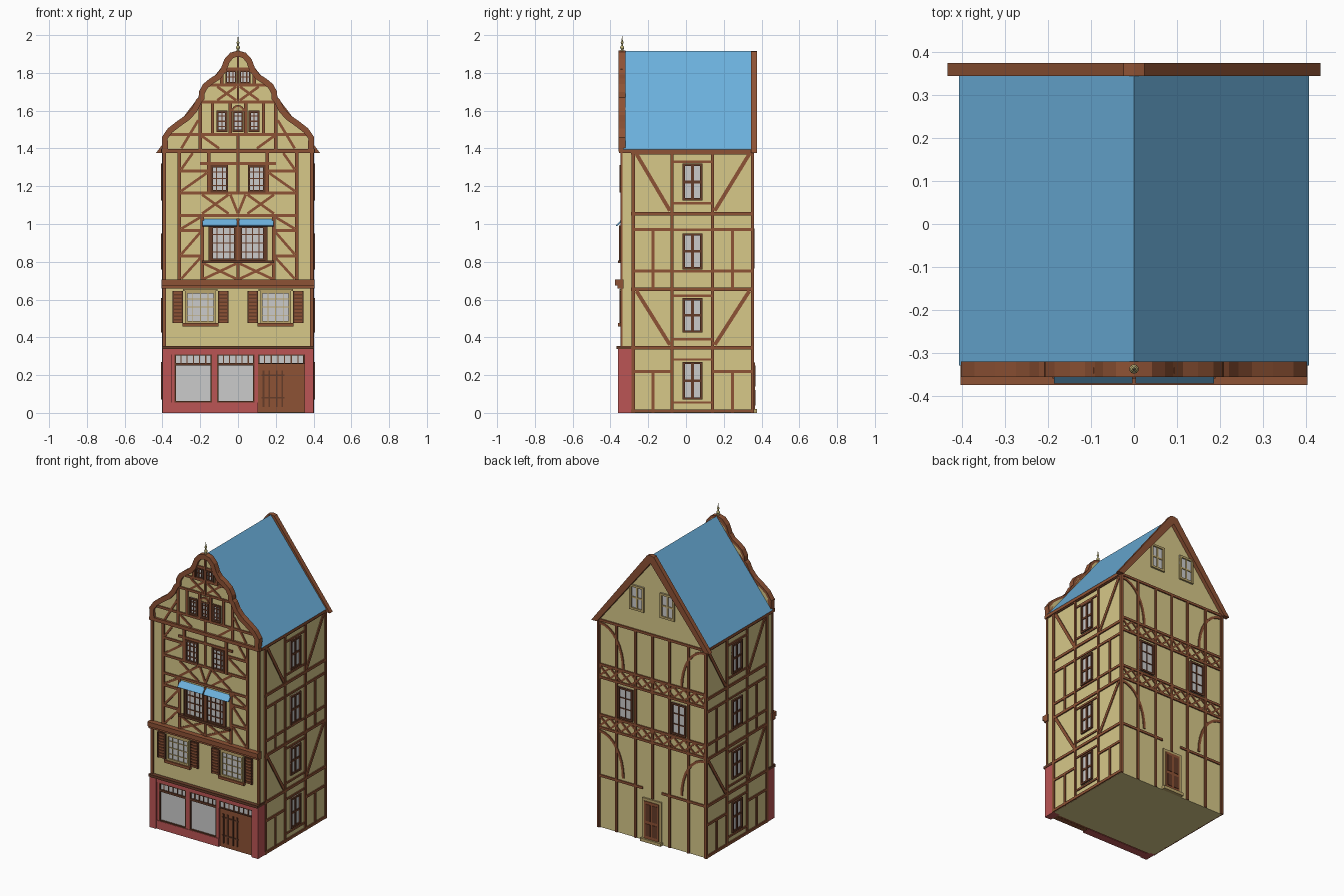
import bpy, bmesh
from math import sin, cos, pi
from mathutils import Vector, Matrix

COLORS = {"cream": (0.68, 0.58, 0.25), "brown": (0.27, 0.085, 0.035), "blue": (0.15, 0.44, 0.72),
          "red": (0.5, 0.09, 0.09), "tan": (0.5, 0.38, 0.15), "gold": (0.55, 0.48, 0.2),
          "dark": (0.13, 0.045, 0.022)}
mats = {}
for n, c in COLORS.items():
    mats[n] = bpy.data.materials.new(n)
    mats[n].diffuse_color = (*c, 1)

# each wall maps (u along wall, v up, d outwards) to world space
FACE = {"front": lambda u, v, d: (u, -0.34 - d, v), "back": lambda u, v, d: (u, 0.35 + d, v),
        "right": lambda u, v, d: (0.395 + d, u, v), "left": lambda u, v, d: (-0.395 - d, u, v),
        "along_y": lambda u, v, d: (u, d, v), "along_x": lambda u, v, d: (d, u, v)}
parts = {}


def get(part, mat):
    return parts.setdefault(part, (bmesh.new(), mat))[0]


def prism(part, mat, face, pts, d0, d1):
    bm = get(part, mat)
    a, b = [[bm.verts.new(FACE[face](u, v, d)) for u, v in pts] for d in (d0, d1)]
    bm.faces.new(a)
    bm.faces.new(b[::-1])
    for i in range(len(pts)):
        j = (i + 1) % len(pts)
        bm.faces.new((a[j], a[i], b[i], b[j]))


def rect(part, mat, face, u0, u1, v0, v1, d0=-0.005, d1=0.008):
    prism(part, mat, face, [(u0, v0), (u1, v0), (u1, v1), (u0, v1)], d0, d1)


def path(part, mat, face, pts, w=0.02, d0=-0.005, d1=0.008):
    """Timber of width w following a polyline."""
    p = [Vector(q) for q in pts]
    l, r = [], []
    for i, q in enumerate(p):
        t = (p[min(i + 1, len(p) - 1)] - p[max(i - 1, 0)]).normalized()
        n = Vector((-t.y, t.x)) * w / 2
        l.append(q + n)
        r.append(q - n)
    prism(part, mat, face, [tuple(q) for q in l + r[::-1]], d0, d1)


def cross(part, face, u0, u1, v0, v1, w=0.014):
    path(part, "brown", face, [(u0, v0), (u1, v1)], w, d1=0.006)
    path(part, "brown", face, [(u0, v1), (u1, v0)], w, d1=0.0065)


def window(part, face, u0, u1, v0, v1, cols, rows, frame="dark", w=0.012, bar=0.006):
    rect(part + "_glass", None, face, u0, u1, v0, v1, -0.004, 0.003)
    f = part + "_frame"
    for u in (u0, u1 - w):
        rect(f, frame, face, u, u + w, v0, v1, 0, 0.012)
    for v in (v0, v1 - w):
        rect(f, frame, face, u0, u1, v, v + w, 0, 0.0115)
    for i in range(1, cols):
        u = u0 + (u1 - u0) * i / cols
        rect(part + "_bars", frame, face, u - bar / 2, u + bar / 2, v0, v1, 0, 0.008)
    for i in range(1, rows):
        v = v0 + (v1 - v0) * i / rows
        rect(part + "_bars", frame, face, u0, u1, v - bar / 2, v + bar / 2, 0, 0.0075)


def mir(pts, s):
    return [(s * u, v) for u, v in pts]


def span(s, a, b):
    return sorted((s * a, s * b))


# main body with pitched back gable
prism("house_body", "cream", "along_y", [(-0.395, 0), (0.395, 0), (0.395, 1.39), (0, 1.9), (-0.395, 1.39)], -0.29, 0.35)
rect("front_wall", "cream", "front", -0.395, 0.395, 0.34, 1.39, -0.05, 0)
for s in (-1, 1):
    prism("roof", "blue", "along_y", mir([(0, 1.895), (0, 1.915), (0.408, 1.395), (0.395, 1.385)], s), -0.33, 0.35)
    prism("back_bargeboard", "brown", "along_y",
          mir([(0, 1.865), (0, 1.917), (0.025, 1.912), (0.435, 1.375), (0.395, 1.375)], s), 0.345, 0.375)

# curved front gable and its trim
half = [(0.385, 1.385), (0.388, 1.455), (0.36, 1.495), (0.315, 1.53), (0.265, 1.565), (0.23, 1.605), (0.208, 1.65),
        (0.193, 1.665), (0.192, 1.695), (0.173, 1.73), (0.14, 1.757), (0.103, 1.78), (0.077, 1.815),
        (0.058, 1.865), (0.033, 1.893), (0, 1.902)]
curve = half + mir(half[-2::-1], -1)
prism("front_gable", "cream", "front", curve, -0.02, 0)
path("gable_trim", "brown", "front", curve, 0.032, -0.02, 0.017)

# shop front
R = "shop_front"
for u0, u1 in ((-0.4, -0.352), (0.352, 0.4)):
    rect(R, "red", "front", u0, u1, 0, 0.34, -0.06, 0.02)
rect(R, "red", "front", -0.352, 0.352, 0.31, 0.34, -0.06, 0.014)
rect(R, "red", "front", -0.352, 0.106, 0, 0.055, -0.04, 0.014)
for u0, u1 in ((-0.352, -0.335), (-0.138, -0.11), (0.087, 0.106)):
    rect(R, "red", "front", u0, u1, 0.05, 0.31, -0.04, 0.01)
for u0, u1 in ((-0.335, -0.138), (-0.11, 0.087)):
    window("shop_window", "front", u0, u1, 0.055, 0.258, 1, 1, w=0.007)
    window("shop_transom", "front", u0, u1, 0.258, 0.31, 6, 1, w=0.007)
rect("shop_window_backing", "brown", "front", -0.352, 0.352, 0.003, 0.32, -0.05, -0.003)
window("door_transom", "front", 0.106, 0.352, 0.258, 0.31, 7, 1, w=0.007)
rect("shop_door", "brown", "front", 0.106, 0.352, 0.002, 0.258, -0.03, 0.003)
for u in (0.135, 0.165, 0.205, 0.235):
    rect("shop_door_panels", "dark", "front", u - 0.004, u + 0.004, 0.03, 0.225, 0, 0.009)
for v in (0.08, 0.2):
    rect("shop_door_panels", "dark", "front", 0.125, 0.245, v - 0.004, v + 0.004, 0, 0.008)
rect("shop_ledge", "dark", "front", -0.402, 0.402, 0.338, 0.355, -0.06, 0.028)

# storey cornice and gable cornice
rect("storey_cornice", "brown", "front", -0.405, 0.405, 0.658, 0.675, -0.01, 0.022)
rect("storey_cornice", "brown", "front", -0.405, 0.405, 0.675, 0.705, -0.01, 0.035)
rect("gable_cornice", "brown", "front", -0.405, 0.405, 1.375, 1.398, -0.01, 0.015)

# first floor windows with louvred shutters
for s in (-1, 1):
    u0, u1 = span(s, 0.118, 0.28)
    window("first_floor_window", "front", u0, u1, 0.475, 0.645, 4, 4, "tan", 0.012, 0.004)
    rect("first_floor_sill", "brown", "front", u0 - 0.014, u1 + 0.014, 0.457, 0.475, 0, 0.02)
    rect("first_floor_lintel", "tan", "front", u0 - 0.01, u1 + 0.01, 0.645, 0.655, 0, 0.012)
    for a, b in ((0.05, 0.106), (0.292, 0.348)):
        a, b = span(s, a, b)
        rect("shutters", "dark", "front", a, b, 0.475, 0.645, 0, 0.006)
        for u in (a, b - 0.008):
            rect("shutters", "brown", "front", u, u + 0.008, 0.475, 0.645, 0, 0.013)
        for i in range(9):
            v = 0.477 + i * 0.019
            rect("shutter_slats", "brown", "front", a, b, v, v + 0.011, 0, 0.012)

# front timber frame
T = "front_timbers"
for s in (-1, 1):
    def post(u, v0, v1, w=0.018):
        rect(T, "brown", "front", s * u - w / 2, s * u + w / 2, v0, v1)

    def rail(a, b, v, w=0.016):
        rect(T, "brown", "front", *span(s, a, b), v - w / 2, v + w / 2, d1=0.007)

    def brace(*p):
        path(T, "brown", "front", mir(p, s), 0.014, d1=0.006)

    for u, v0, v1 in ((0.391, 0.355, 1.385), (0.31, 0.7, 1.385), (0.19, 0.7, 1.05), (0.155, 1.16, 1.385),
                      (0.2, 1.39, 1.64), (0.135, 1.48, 1.645), (0.04, 1.48, 1.645), (0.085, 1.73, 1.82)):
        post(u, v0, v1)
    for a, b, v in ((0, 0.31, 1.045), (0, 0.31, 1.165), (0, 0.2, 1.32), (0.155, 0.31, 1.28), (0.19, 0.31, 0.83),
                    (0.19, 0.31, 0.965), (0, 0.36, 1.475), (0, 0.205, 1.645), (0, 0.17, 1.735), (0, 0.085, 1.82)):
        rail(a, b, v)
    for p in (((0.3, 0.71), (0.2, 0.82)), ((0.3, 0.84), (0.2, 0.955)), ((0.3, 0.975), (0.2, 1.035)),
              ((0.3, 1.175), (0.165, 1.27)), ((0.3, 1.29), (0.24, 1.375)), ((0.3, 1.4), (0.21, 1.55)),
              ((0.0, 1.055), (0.04, 1.155)), ((0.1, 1.4), (0.19, 1.465))):
        brace(*p)
    cross(T, "front", *span(s, 0.01, 0.18), 0.71, 0.79)
    cross(T, "front", *span(s, 0.05, 0.19), 1.055, 1.155)
    cross(T, "front", *span(s, 0.01, 0.11), 1.655, 1.727)
    # windows of the upper storeys
    window("bay_window", "front", *span(s, 0.008, 0.145), 0.805, 0.992, 4, 4)
    rect("bay_window_side", "dark", "front", *span(s, 0.145, 0.155), 0.805, 0.992, 0, 0.014)
    window("second_floor_window", "front", *span(s, 0.052, 0.145), 1.168, 1.312, 3, 4)
    window("gable_window", "front", *span(s, 0.056, 0.115), 1.488, 1.6, 2, 4)
    window("attic_window", "front", *span(s, 0.008, 0.066), 1.745, 1.812, 3, 2, w=0.008)
    # pitched awning halves
    prism("awning", "blue", "along_x", [(-0.338, 1.028), (-0.372, 0.992), (-0.366, 0.988), (-0.338, 1.015)],
          s * 0.004, s * 0.187)
rect(T, "brown", "front", -0.008, 0.008, 1.165, 1.48)
rect(T, "brown", "front", -0.007, 0.007, 0.7, 1.03)
rect(T, "brown", "front", -0.006, 0.006, 1.645, 1.9)
rect("bay_sill", "dark", "front", -0.19, 0.19, 0.793, 0.808, 0, 0.02)
window("arched_window", "front", -0.03, 0.03, 1.488, 1.6, 2, 4)
arch = [(0.03 * cos(i * pi / 8), 1.595 + 0.03 * sin(i * pi / 8)) for i in range(9)]
prism("arched_window_head", "tan", "front", arch, 0, 0.01)
path("arched_window_trim", "brown", "front", arch, 0.01, 0, 0.014)

# side walls: rails, posts, diagonals and a window per floor
for f in ("left", "right"):
    S = f + "_timbers"
    for v in (1.378, 1.055, 0.655, 0.345, 0.01):
        rect(S, "brown", f, -0.29, 0.355, v - 0.009, v + 0.009)
    rect(S, "brown", f, -0.33, 0.355, 1.375, 1.395, -0.005, 0.013)
    for u, w in ((-0.28, 0.018), (-0.075, 0.016), (0.14, 0.016), (0.352, 0.018)):
        rect(S, "brown", f, u - w / 2, u + w / 2, 0, 1.385, d1=0.0085)
    for v in (0.97, 0.75, 0.22):
        for a, b in ((-0.28, -0.075), (0.14, 0.35)):
            rect(S, "brown", f, a, b, v - 0.008, v + 0.008, d1=0.007)
    for v0, v1 in ((0, 0.22), (0.655, 0.97)):
        for u in (-0.175, 0.245):
            rect(S, "brown", f, u - 0.008, u + 0.008, v0, v1, d1=0.0065)
    for v0, v1 in ((0.36, 0.645), (1.07, 1.37)):
        path(S, "brown", f, [(-0.262, v1), (-0.085, v0)], d1=0.006)
        path(S, "brown", f, [(0.335, v1), (0.152, v0)], d1=0.006)
    for w0, w1, r0, r1 in ((0.07, 0.27, 0.055, 0.283), (0.425, 0.607, 0.39, 0.62),
                           (0.76, 0.95, 0.75, 0.97), (1.125, 1.32, 1.11, 1.33)):
        window(f + "_window", f, -0.018, 0.087, w0, w1, 2, 2, bar=0.014)
        for v in (r0, r1):
            rect(S, "brown", f, -0.075, 0.14, v - 0.006, v + 0.006, d1=0.007)

# back wall: posts, crossed bands, curved braces, windows and door
B = "back_timbers"
for v in (1.38, 1.085, 1.0, 0.75, 0.665):
    rect(B, "brown", "back", -0.4, 0.4, v - 0.008, v + 0.008)
for v0 in (0.673, 1.008):
    for i in range(10):
        cross(B, "back", -0.39 + i * 0.078, -0.312 + i * 0.078, v0, v0 + 0.07, 0.012)
for s in (-1, 1):
    for u in (0.391, 0.265, 0.125):
        rect(B, "brown", "back", s * u - 0.008, s * u + 0.008, 0, 1.385, d1=0.0075)
    rect(B, "brown", "back", *span(s, 0.07, 0.4), 0.337, 0.353, d1=0.007)
    for v in (0.37, 1.09):
        path(B, "brown", "back", [(s * (0.385 - 0.17 * cos(t * pi / 16)), v + 0.27 * sin(t * pi / 16))
                                  for t in range(9)], 0.016, d1=0.006)
    window("back_window", "back", *span(s, 0.143, 0.25), 0.765, 0.975, 2, 3)
    window("back_gable_window", "back", *span(s, 0.06, 0.165), 1.515, 1.68, 2, 2, "tan", 0.014, 0.01)
rect(B, "brown", "back", -0.008, 0.008, 0.29, 1.38)
rect("back_door_frame", "tan", "back", -0.07, 0.07, 0, 0.285, 0, 0.01)
rect("back_door", "brown", "back", -0.053, 0.053, 0.02, 0.268, 0, 0.014)
for u in (-0.025, 0.025):
    for v0, v1 in ((0.04, 0.12), (0.14, 0.25)):
        rect("back_door_panels", "dark", "back", u - 0.017, u + 0.017, v0, v1, 0, 0.017)
rect("back_step", "tan", "back", -0.075, 0.075, 0, 0.02, 0, 0.025)

# finial on the gable top
bm = get("finial", "gold")
for z, h, r0, r1 in ((1.918, 0.02, 0.011, 0.006), (1.945, 0.035, 0.005, 0.004), (1.98, 0.04, 0.005, 0.0)):
    bmesh.ops.create_cone(bm, cap_ends=True, segments=10, radius1=r0, radius2=r1, depth=h,
                          matrix=Matrix.Translation((0, -0.338, z)))
for z, r in ((1.934, 0.011), (1.96, 0.008)):
    bmesh.ops.create_uvsphere(bm, u_segments=10, v_segments=6, radius=r, matrix=Matrix.Translation((0, -0.338, z)))

# turn every collected part into an object
for name, (bm, mat) in parts.items():
    bmesh.ops.recalc_face_normals(bm, faces=bm.faces)
    me = bpy.data.meshes.new(name)
    bm.to_mesh(me)
    bm.free()
    if mat:
        me.materials.append(mats[mat])
    bpy.context.collection.objects.link(bpy.data.objects.new(name, me))
